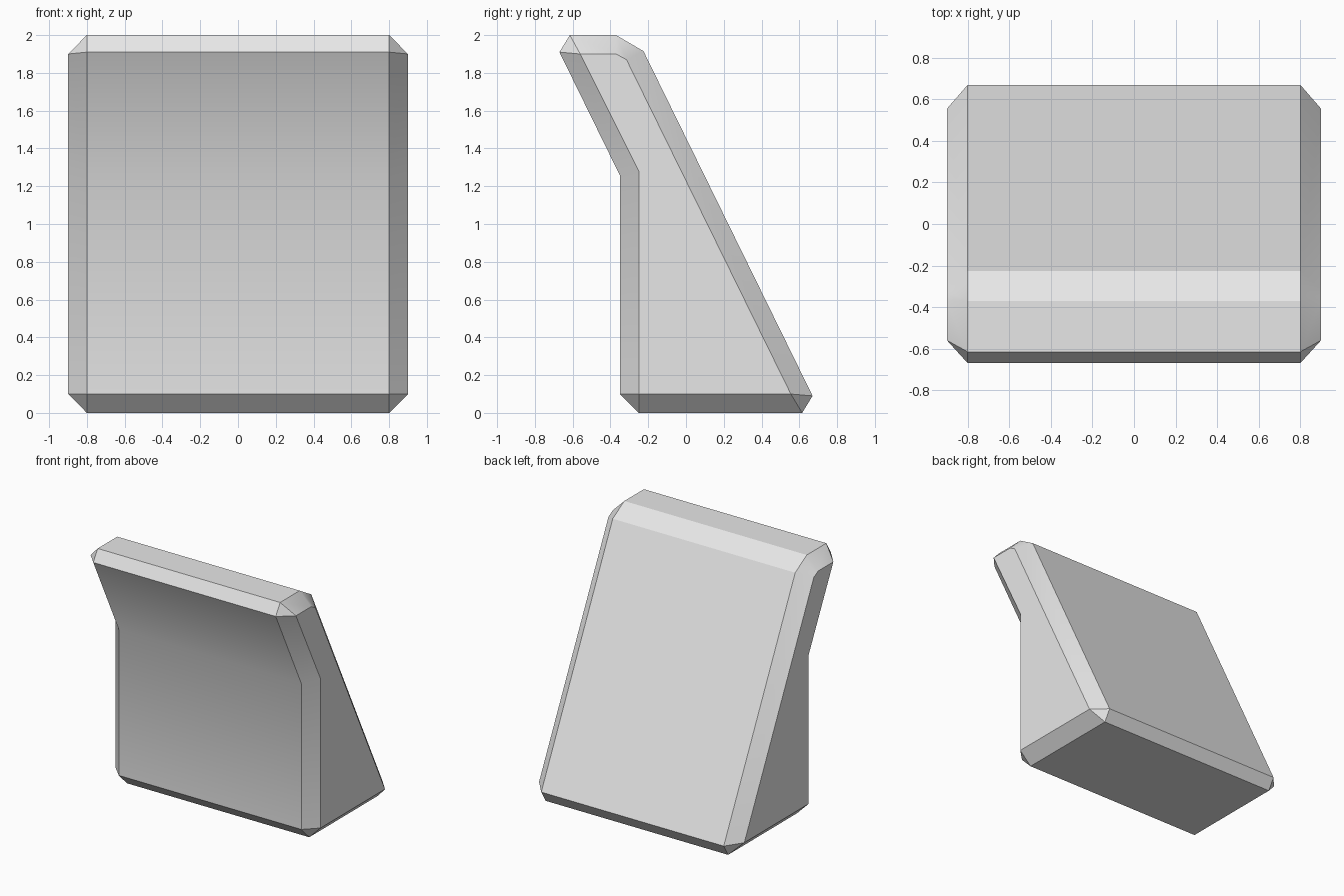
import bpy, bmesh, math

cube = bpy.data.objects.get("Cube")
if cube:
    bpy.data.objects.remove(cube, do_unlink=True)

grey = bpy.data.materials.new("light_grey")
grey.use_nodes = True
colour = (0.8, 0.8, 0.8, 1)
grey.diffuse_color = colour
grey.node_tree.nodes["Principled BSDF"].inputs["Base Color"].default_value = colour

HALF, CHAMFER = 0.9, 0.1

# Each side-face corner (y, z) with the chamfered rim points it leads to
profile = [
    ((-0.25, 0.10), [(-0.35, 0.10), (-0.25, 0.0)]),
    ((0.555, 0.10), [(0.615, 0.0), (0.67, 0.09)]),
    ((-0.315, 1.87), [(-0.225, 1.915)]),
    ((-0.37, 1.90), [(-0.37, 2.0)]),
    ((-0.56, 1.90), [(-0.615, 2.0), (-0.67, 1.91)]),
    ((-0.25, 1.28), [(-0.35, 1.257)]),
]

bm = bmesh.new()


def add_side(sign):
    """Side face plus its chamfer; returns the rim vertices in order."""
    cap, rim = [], []
    for inner, outers in profile:
        corner = bm.verts.new((sign * HALF, *inner))
        cap.append(corner)
        rim += [(corner, bm.verts.new((sign * (HALF - CHAMFER), *p))) for p in outers]
    bm.faces.new(cap)
    for (c1, r1), (c2, r2) in zip(rim, rim[1:] + rim[:1]):
        bm.faces.new([c1, r1, r2] if c1 is c2 else [c1, r1, r2, c2])
    return [r for _, r in rim]


# Both sides, then the skin running across between their rims
left, right = add_side(1), add_side(-1)
count = len(left)
for i in range(count):
    j = (i + 1) % count
    bm.faces.new([left[i], right[i], right[j], left[j]])
bmesh.ops.recalc_face_normals(bm, faces=bm.faces)

mesh = bpy.data.meshes.new("wedge_block")
bm.to_mesh(mesh)
bm.free()
mesh.materials.append(grey)
block = bpy.data.objects.new("wedge_block", mesh)
bpy.context.collection.objects.link(block)

# Soft bend on the front, crisp chamfers elsewhere
bpy.ops.object.select_all(action='DESELECT')
block.select_set(True)
bpy.context.view_layer.objects.active = block
bpy.ops.object.shade_smooth_by_angle(angle=math.radians(30))
